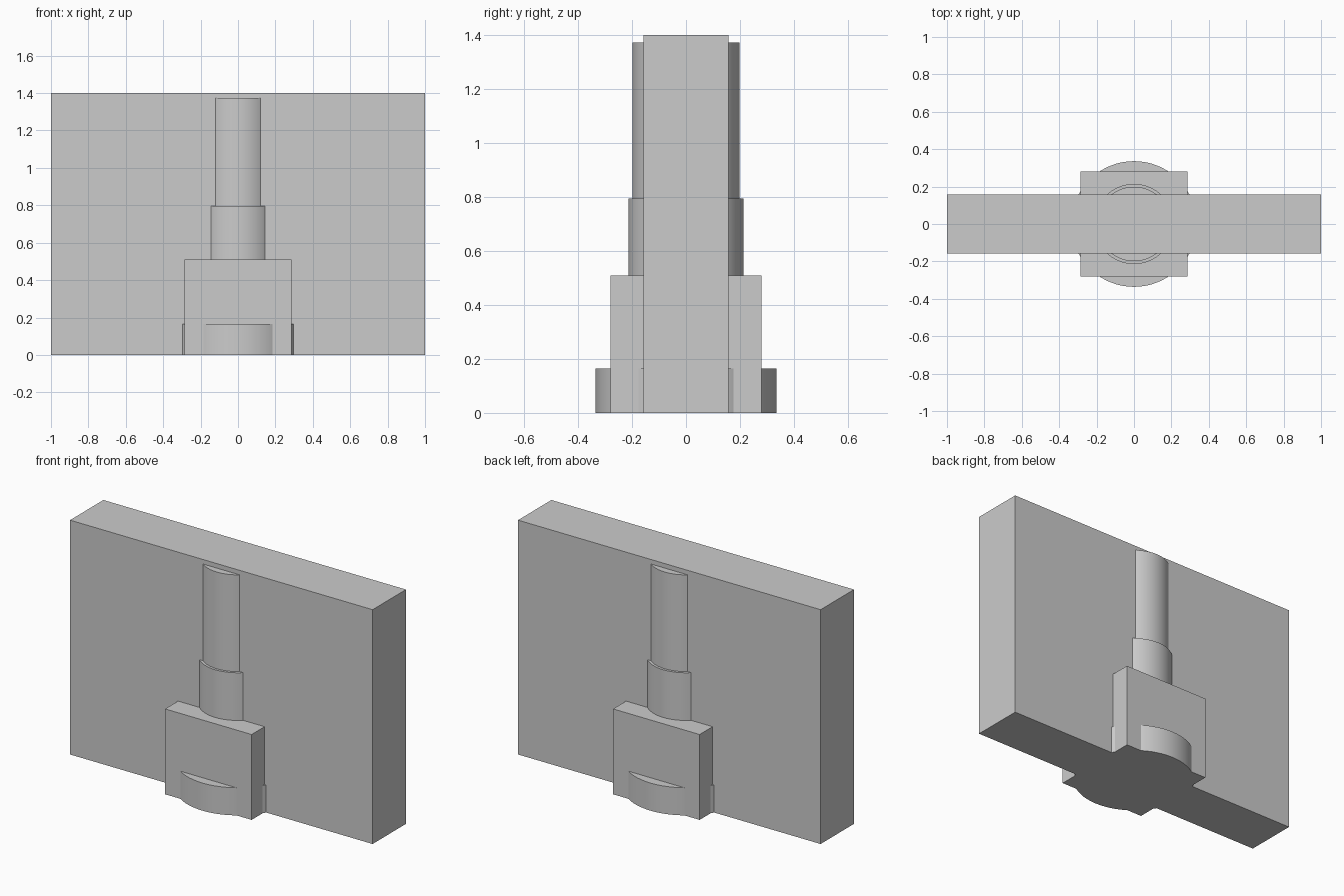
import bpy
import math

cube = bpy.data.objects.get("Cube")
if cube:
    bpy.data.objects.remove(cube, do_unlink=True)

grey = bpy.data.materials.new("plain grey")
grey.use_nodes = True
COLOR = (0.6, 0.6, 0.6, 1.0)
grey.diffuse_color = COLOR
grey.node_tree.nodes["Principled BSDF"].inputs["Base Color"].default_value = COLOR


def finish(name):
    obj = bpy.context.object
    obj.name = name
    obj.data.materials.append(grey)
    return obj


def block(name, width, depth, height):
    bpy.ops.mesh.primitive_cube_add(size=1, location=(0, 0, height / 2))
    obj = finish(name)
    obj.scale = (width, depth, height)
    bpy.ops.object.transform_apply(location=False, rotation=False, scale=True)


def column(name, radius, bottom, top):
    bpy.ops.mesh.primitive_cylinder_add(
        vertices=64, radius=radius, depth=top - bottom,
        location=(0, 0, (bottom + top) / 2))
    finish(name)
    bpy.ops.object.shade_smooth_by_angle(angle=math.radians(30))


# Wide upright wall
block("wall_slab", 2.0, 0.315, 1.4)

# Stepped pillar running through the wall, bottom to top
column("round_base", 0.336, 0, 0.165)
block("square_pedestal", 0.572, 0.56, 0.51)
column("lower_shaft", 0.214, 0.45, 0.795)
column("upper_shaft", 0.199, 0.75, 1.373)
